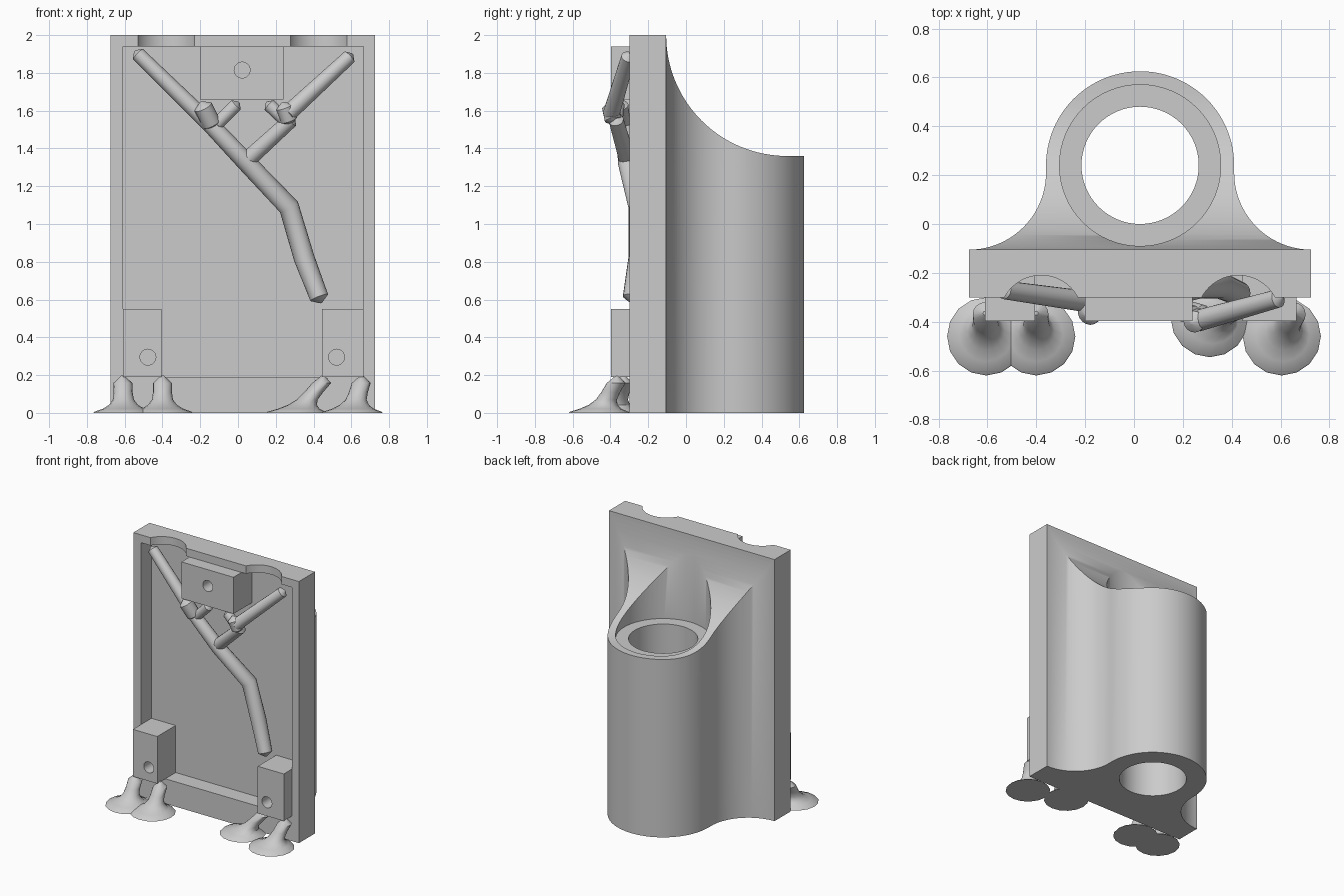
import bpy, bmesh, math
from mathutils import Vector

if "Cube" in bpy.data.objects:
    bpy.data.objects.remove(bpy.data.objects["Cube"], do_unlink=True)

grey = bpy.data.materials.new("plain grey")
grey.use_nodes = True
grey.diffuse_color = (0.6, 0.6, 0.6, 1)
grey.node_tree.nodes["Principled BSDF"].inputs["Base Color"].default_value = (0.6, 0.6, 0.6, 1)

CX = 0.025           # centre line of the plate and tube
BACK = -0.105        # back face of the plate
FRONT = -0.30        # front face of the plate


def loft(name, rings):
    """Skin a list of equal-sized rings of points and close both ends."""
    bm = bmesh.new()
    loops = [[bm.verts.new(p) for p in ring] for ring in rings]
    for a, b in zip(loops, loops[1:]):
        for i in range(len(a)):
            j = (i + 1) % len(a)
            bm.faces.new((a[i], a[j], b[j], b[i]))
    bm.faces.new(loops[0][::-1])
    bm.faces.new(loops[-1])
    bmesh.ops.recalc_face_normals(bm, faces=bm.faces)
    mesh = bpy.data.meshes.new(name)
    bm.to_mesh(mesh)
    bm.free()
    ob = bpy.data.objects.new(name, mesh)
    bpy.context.collection.objects.link(ob)
    mesh.materials.append(grey)
    return ob


def prism(name, pts, lo, hi, axis):
    """Extrude a 2D outline along one axis."""
    def place(p, h):
        c = list(p)
        c.insert("xyz".index(axis), h)
        return c
    return loft(name, [[place(p, h) for p in pts] for h in (lo, hi)])


def arc(cx, cy, r, start, end, steps):
    return [(cx + r * math.cos(math.radians(start + (end - start) * i / steps)),
             cy + r * math.sin(math.radians(start + (end - start) * i / steps)))
            for i in range(steps + 1)]


def circle(cx, cy, r, n=64):
    return arc(cx, cy, r, 0, 360, n)[:-1]


def rect(a, b, c, d):
    return [(a, c), (b, c), (b, d), (a, d)]


def select(ob):
    bpy.ops.object.select_all(action='DESELECT')
    ob.select_set(True)
    bpy.context.view_layer.objects.active = ob


def cut(ob, cutter):
    cutter.hide_render = True
    mod = ob.modifiers.new("cut", 'BOOLEAN')
    mod.operation, mod.solver, mod.object = 'DIFFERENCE', 'EXACT', cutter
    select(ob)
    bpy.ops.object.modifier_apply(modifier=mod.name)
    bpy.data.objects.remove(cutter, do_unlink=True)


def smooth(ob, angle=35):
    select(ob)
    bpy.ops.object.shade_smooth_by_angle(angle=math.radians(angle))


# Plate and tube in one outline, with concave flares between them
half, tube_r, tube_y = 0.70, 0.385, 0.24
flare = half - tube_r
outline = [(CX - half, FRONT), (CX + half, FRONT)]
outline += arc(CX + half, BACK + flare, flare, 270, 180, 20)
outline += arc(CX, tube_y, tube_r, 0, 180, 48)
outline += arc(CX - half, BACK + flare, flare, 0, -90, 20)
body = prism("plate_and_tube", outline, 0, 2, 'z')

# Sweeping scoop over the top of the tube
scoop = arc(BACK + 0.64, 2, 0.64, 180, 270, 32) + [(0.9, 1.36), (0.9, 2.3), (BACK, 2.3)]
cut(body, prism("scoop_cutter", scoop, -1, 1, 'x'))
# Seat ring and bore
cut(body, prism("seat_cutter", circle(CX, tube_y, 0.33), 1.34, 2.4, 'z'))
cut(body, prism("bore_cutter", circle(CX, tube_y, 0.24), -0.2, 2.4, 'z'))
# Front recess and the two finger notches in its top lip
cut(body, prism("recess_cutter", rect(-0.61, 0.665, 0.19, 1.94), -0.5, -0.175, 'y'))
for x in (-0.38, 0.427):
    cut(body, prism("notch_cutter", circle(x, -0.38, 0.17, 48), 1.85, 2.2, 'z'))
smooth(body)

# Mounting blocks with a screw hole in each
for name, box, hole in (
        ("top_block", (-0.2, 0.24, 1.66, 1.94), (0.022, 1.815)),
        ("lower_right_block", (-0.61, -0.405, 0.19, 0.55), (-0.477, 0.295)),
        ("lower_left_block", (0.445, 0.665, 0.19, 0.55), (0.522, 0.295))):
    block = prism(name, rect(*box), -0.397, -0.17, 'y')
    cut(block, prism("hole_cutter", circle(*hole, 0.042, 32), -0.6, -0.22, 'y'))
    smooth(block)


def tube(name, path, flat=False, sides=16):
    """Round limb through (x, y, z, radius) points; flat keeps rings level."""
    pts = [Vector(p[:3]) for p in path]
    rings = []
    for i, p in enumerate(pts):
        d = (pts[min(i + 1, len(pts) - 1)] - pts[max(i - 1, 0)]).normalized()
        u = Vector((1, 0, 0)) if flat else d.cross(Vector((0, 1, 0))).normalized()
        v = Vector((0, 1, 0)) if flat else d.cross(u)
        rings.append([p + path[i][3] * (u * math.cos(t) + v * math.sin(t))
                      for t in (2 * math.pi * k / sides for k in range(sides))])
    smooth(loft(name, rings), 40)


def limb(name, path):
    """Tube with a short pointed cap on each end."""
    def cap(end, inner):
        e, d = Vector(end[:3]), Vector(end[:3]) - Vector(inner[:3])
        return (*(e + d.normalized() * end[3] * 0.6), 0.006)
    tube(name, [cap(path[0], path[1])] + path + [cap(path[-1], path[-2])])


# Branching rods lying in the recess
limb("main_rod", [(-0.53, -0.27, 1.9, 0.038), (-0.14, -0.325, 1.52, 0.045),
                  (0.05, -0.31, 1.32, 0.05), (0.27, -0.25, 1.09, 0.055),
                  (0.35, -0.25, 0.82, 0.055), (0.43, -0.285, 0.61, 0.05)])
limb("upper_left_rod", [(0.59, -0.305, 1.885, 0.038), (0.265, -0.395, 1.585, 0.045)])
limb("middle_rod", [(0.28, -0.37, 1.55, 0.04), (0.05, -0.31, 1.34, 0.045)])
limb("right_outer_twig", [(-0.14, -0.335, 1.53, 0.05), (-0.185, -0.365, 1.62, 0.05)])
limb("right_inner_twig", [(-0.11, -0.33, 1.53, 0.035), (-0.01, -0.34, 1.63, 0.035)])
limb("left_inner_twig", [(0.25, -0.37, 1.55, 0.035), (0.165, -0.36, 1.63, 0.035)])
limb("left_outer_twig", [(0.27, -0.385, 1.55, 0.045), (0.245, -0.4, 1.62, 0.045)])

# Flared feet: wide thin disc rising into a leaning stem with a blunt point
for name, (x, y), (tx, ty) in (
        ("right_outer_foot", (-0.605, -0.46), (-0.61, -0.365)),
        ("right_inner_foot", (-0.40, -0.46), (-0.40, -0.365)),
        ("left_inner_foot", (0.31, -0.385), (0.45, -0.33)),
        ("left_outer_foot", (0.605, -0.46), (0.655, -0.365))):
    path = [(x + (tx - x) * f, y + (ty - y) * f, z, r) for f, z, r in (
        (0, 0, 0.16), (0, 0.006, 0.155), (0.08, 0.022, 0.11), (0.22, 0.042, 0.077),
        (0.4, 0.07, 0.056), (0.65, 0.11, 0.05), (0.95, 0.158, 0.05), (1, 0.197, 0.008))]
    tube(name, path, flat=True)
